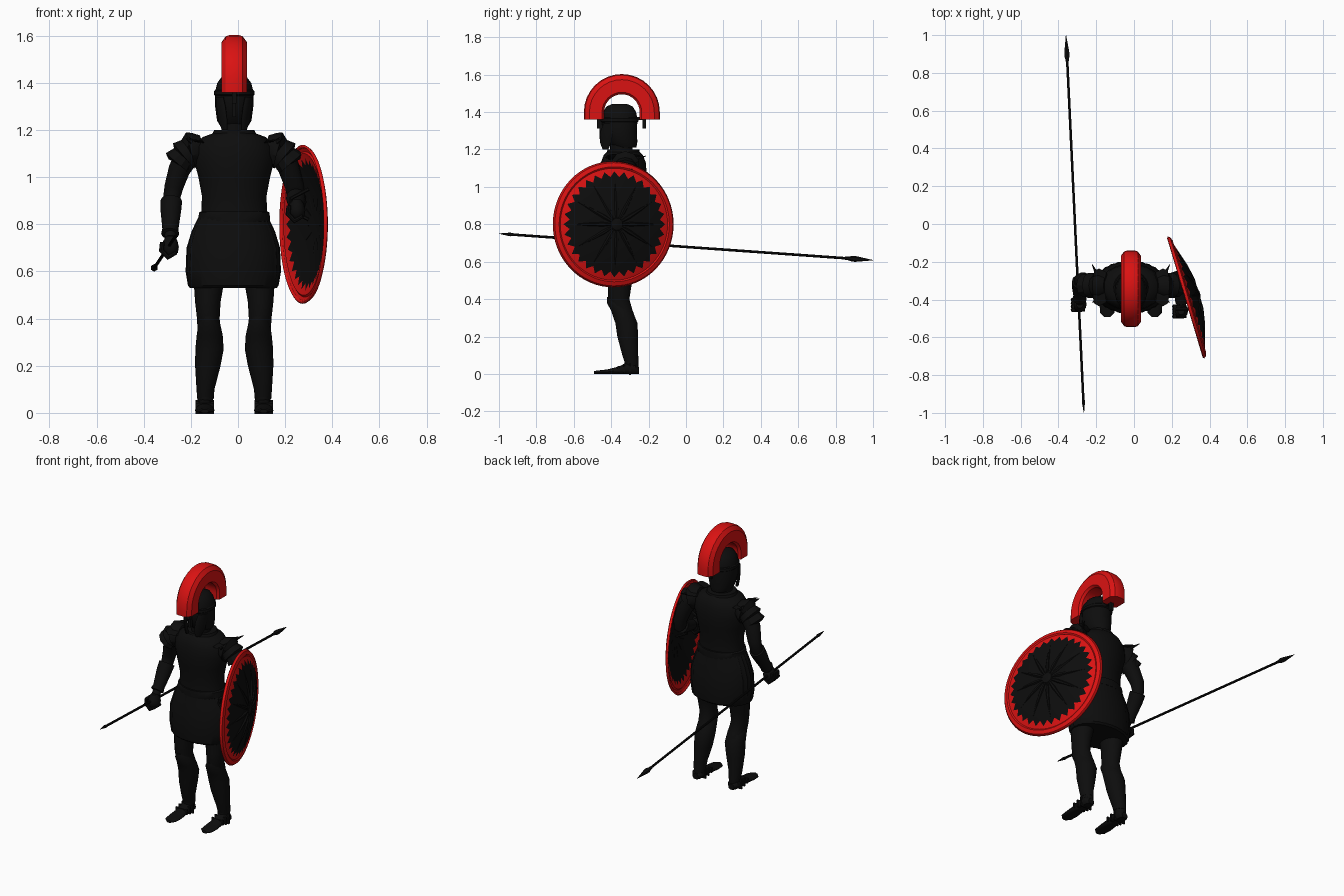
import bpy
import bmesh
from math import sin, cos, pi
from mathutils import Vector as V

old = bpy.data.objects.get("Cube")
if old:
    bpy.data.objects.remove(old)

CX, CY = -.016, -.335
X, Y, Z = V((1, 0, 0)), V((0, 1, 0)), V((0, 0, 1))


def material(name, rgb):
    m = bpy.data.materials.new(name)
    m.use_nodes = True
    m.diffuse_color = (*rgb, 1)
    bsdf = m.node_tree.nodes["Principled BSDF"]
    bsdf.inputs["Base Color"].default_value = (*rgb, 1)
    bsdf.inputs["Roughness"].default_value = .8
    return m


BLACK = material("black_armour", (.004, .004, .004))
RED = material("crest_red", (.7, .006, .006))


def finish(bm, name, mats, angle=.6):
    bmesh.ops.recalc_face_normals(bm, faces=bm.faces)
    mesh = bpy.data.meshes.new(name)
    bm.to_mesh(mesh)
    bm.free()
    ob = bpy.data.objects.new(name, mesh)
    bpy.context.collection.objects.link(ob)
    for m in mats:
        mesh.materials.append(m)
    bpy.ops.object.select_all(action='DESELECT')
    ob.select_set(True)
    bpy.context.view_layer.objects.active = ob
    bpy.ops.object.shade_smooth_by_angle(angle=angle)
    return ob


def skin(name, rings, mat=BLACK, angle=.6):
    """Bridge a list of point rings and cap both ends."""
    bm = bmesh.new()
    loops = [[bm.verts.new(p) for p in r] for r in rings]
    n = len(loops[0])
    for a, b in zip(loops, loops[1:]):
        for i in range(n):
            j = (i + 1) % n
            bm.faces.new((a[i], a[j], b[j], b[i]))
    bm.faces.new(loops[0])
    bm.faces.new(loops[-1])
    return finish(bm, name, [mat], angle)


def oval(c, u, v, ru, rv, n=20, pleat=0):
    c = V(c)
    out = []
    for i in range(n):
        a, k = 2 * pi * i / n, 1 + pleat * (-1) ** i
        out.append(c + u * ru * k * cos(a) + v * rv * k * sin(a))
    return out


def column(name, rows, n=24, pleat=0):
    """Rows of (x, y, z, half width, half depth)."""
    return skin(name, [oval(r[:3], X, Y, r[3], r[4], n, pleat) for r in rows])


def tube(name, pts, n=14, mat=BLACK):
    """Round limb through points of (x, y, z, radius)."""
    rings = []
    for i, p in enumerate(pts):
        t = V(pts[min(i + 1, len(pts) - 1)][:3]) - V(pts[max(i - 1, 0)][:3])
        u = t.cross(Y if abs(t.normalized().y) < .9 else X).normalized()
        w = t.cross(u).normalized()
        rings.append(oval(p[:3], u, w, p[3], p[3], n))
    return skin(name, rings, mat)


def box(name, c, size):
    bm = bmesh.new()
    bmesh.ops.create_cube(bm, size=1)
    for v in bm.verts:
        v.co = V(c) + V([a * b for a, b in zip(v.co, size)])
    return finish(bm, name, [BLACK])


# Torso, collar and skirt
column("cuirass", [(CX, CY, z, w, d) for z, w, d in (
    (.78, .15, .11), (.84, .14, .105), (.92, .137, .105), (1, .152, .12),
    (1.07, .17, .125), (1.13, .165, .12), (1.17, .135, .105), (1.19, .08, .085))])
column("collar", [(CX, CY, z, w, d) for z, w, d in (
    (1.12, .12, .1), (1.17, .1, .09), (1.2, .085, .085), (1.2, .06, .06))])
column("neck", [(CX, CY - .01, z, .055, .06) for z in (1.15, 1.26)])
column("skirt", [(-.02, CY, z, w, d) for z, w, d in (
    (.53, .182, .125), (.54, .19, .135), (.6, .2, .14), (.7, .196, .135),
    (.77, .175, .12), (.83, .147, .11))], 60, .012)
column("belt", [(CX, CY, z, w, .115) for z, w in (
    (.81, .145), (.815, .152), (.85, .15), (.855, .14))])

# Legs, greaves and feet
for s, side in ((-1, "right"), (1, "left")):
    def leg(name, rows):
        column(name, [(CX + s * x, y, z, w, d) for z, x, y, w, d in rows], 18)
    leg(side + "_leg", (
        (.02, .122, -.288, .032, .036), (.1, .122, -.295, .034, .04),
        (.2, .11, -.31, .05, .052), (.27, .105, -.315, .055, .056),
        (.34, .105, -.34, .05, .055), (.4, .11, -.36, .048, .058),
        (.47, .112, -.355, .054, .064), (.6, .105, -.345, .07, .08)))
    leg(side + "_greave", (
        (.06, .122, -.29, .035, .038), (.1, .122, -.298, .038, .043),
        (.2, .112, -.312, .054, .056), (.27, .105, -.318, .06, .06),
        (.33, .104, -.34, .055, .058), (.38, .106, -.368, .046, .055),
        (.41, .108, -.38, .03, .042)))
    foot = [(-.25, .02, .032), (-.27, .036, .05), (-.32, .036, .055),
            (-.36, .036, .036), (-.42, .042, .022), (-.47, .038, .017),
            (-.492, .016, .014)]
    skin(side + "_foot", [[V((p.x, p.y, max(p.z, 0))) for p in oval(
        (CX + s * .125, y, h * .5), X, Z, w, h * .6, 14)] for y, w, h in foot])
    for i in range(3):
        box(side + "_sandal_strap", (CX + s * .125, -.3 - i * .03, .025),
            (.08, .01, .06 - i * .014))

    # Layered shoulder plates with a raised guard
    tube(side + "_shoulder_plates", [(CX + s * x, CY + .01, z, r) for x, z, r in (
        (.13, 1.13, .05), (.16, 1.12, .07), (.185, 1.115, .078), (.187, 1.113, .058),
        (.215, 1.09, .07), (.217, 1.088, .052), (.242, 1.06, .064),
        (.243, 1.058, .04))], 10)
    skin(side + "_shoulder_guard", [oval((CX + s * x, CY, z), Y, V((s * .7, 0, .7)), d, .01, 8)
         for x, z, d in ((.13, 1.15, .08), (.17, 1.155, .1), (.195, 1.17, .085))])
    for k in (-1, 1):
        tube(side + "_guard_spike", [(CX + s * .18, CY + k * .07, 1.15, .01),
             (CX + s * .205, CY + k * .1 + .02, 1.165, .002)], 6)

# Arms: one lowered to hold the spear, one bent behind the shield
tube("right_arm", [(-.2, -.325, 1.12, .055), (-.25, -.31, 1.03, .046), (-.272, -.295, .96, .04),
     (-.282, -.3, .91, .036), (-.286, -.36, .81, .03), (-.287, -.41, .74, .024)])
tube("right_bracer", [(-.283, -.305, .9, .046), (-.285, -.33, .86, .044), (-.287, -.38, .78, .034),
     (-.288, -.395, .76, .038), (-.288, -.4, .755, .02)], 12)
tube("left_arm", [(.17, -.325, 1.12, .055), (.215, -.3, 1.04, .046), (.24, -.285, .96, .04),
     (.245, -.29, .92, .038), (.25, -.36, .89, .032), (.252, -.44, .87, .024)])
tube("left_bracer", [(.246, -.305, .912, .043), (.25, -.35, .892, .04),
     (.252, -.42, .874, .032), (.252, -.425, .873, .02)], 12)

# Fists with curled fingers
for side, x, y, z in (("right", -.287, -.425, .705), ("left", .25, -.46, .86)):
    column(side + "_palm", [(x, y, z + h, w, d) for h, w, d in (
        (-.04, .015, .02), (-.025, .032, .036), (0, .036, .042),
        (.025, .03, .034), (.045, .018, .02))], 14)
    for i in range(4):
        a = y - .03 + i * .018
        tube(side + "_finger", [(x - .034, a, z + .02, .01), (x - .038, a, z - .015, .011),
             (x - .01, a, z - .045, .011), (x + .025, a, z - .025, .008)], 8)

# Spear
BUTT, TIP = V((-.265, -1, .75)), V((-.36, 1, .608))


def along(name, rows, n=8):
    tube(name, [(*BUTT.lerp(TIP, t), r) for t, r in rows], n)


along("spear_shaft", ((.03, .007), (.95, .007)), 10)
along("spear_head", ((.925, .008), (.935, .01), (.945, .016), (.955, .015), (1, .001)), 6)
along("spear_butt", ((0, .001), (.03, .01), (.04, .007)), 6)

# Helmet: dome, cheek guards, brow, nose and crest mounts
HY = -.355
column("helmet", [(CX, HY + o, z, w, d) for z, w, d, o in (
    (1.21, .055, .06, .03), (1.24, .073, .08, .015), (1.3, .081, .092, 0),
    (1.36, .082, .096, 0), (1.4, .072, .088, 0), (1.43, .05, .07, 0), (1.443, .02, .04, 0))])
column("helmet_brow", [(CX, HY, z, w, d) for z, w, d in (
    (1.345, .08, .095), (1.35, .086, .102), (1.365, .085, .1), (1.37, .08, .094))])
box("nose_guard", (CX, -.453, 1.305), (.016, .018, .1))
for s in (-1, 1):
    skin("cheek_guard", [oval((CX + s * x, y, z), V((s * .5, .86, 0)), V((.86, -s * .5, 0)),
         d, .01, 10) for x, y, z, d in ((.04, -.43, 1.2, .018), (.048, -.43, 1.24, .036),
         (.056, -.425, 1.3, .036), (.062, -.415, 1.34, .03))])
    box("crest_mount", (CX, HY + .01 + s * .122, 1.345), (.02, .018, .065))
    box("crest_mount_arm", (CX, HY + .01 + s * .105, 1.365), (.02, .05, .015))

# Arched crest with a chamfered section
section = [(.02, 1), (.036, .9), (.054, .45), (.054, -.8), (.04, -1)]
section += [(-w, h) for w, h in reversed(section)]
rings = []
steps = 16
for i in range(-1, steps + 2):
    a = pi * min(max(i, 0), steps) / steps
    drop = .04 if i in (-1, steps + 1) else 0
    radial = V((0, -cos(a), sin(a)))
    mid = V((CX, -.343, 1.4 - drop)) + radial * .149
    rings.append([mid + X * w + radial * h * .054 for w, h in section])
skin("crest", rings, RED, .5)

# Round domed shield, jagged dark centre inside a red border
SC, SN = V((.272, -.39, .8)), V((.958, .286, 0))
SU, R, SEG = V((.286, -.958, 0)), .333, 64


def on_shield(r, a, lift=0):
    h = .065 * (1 - (r / R) ** 2) + lift
    return SC + SU * r * cos(a) + Z * r * sin(a) + SN * h


bm = bmesh.new()
profile = [(.04, 0, 0), (.12, 0, 0), (.2, 0, 0), (.267, 0, .015),
           (.3, 0, 0), (.308, .008, 0), (.326, .008, 0), (R, 0, 0)]
loops = [[bm.verts.new(on_shield(r + jag * (-1) ** i, 2 * pi * i / SEG, lift))
          for i in range(SEG)] for r, lift, jag in profile]
bm.faces.new(loops[0])
for k, (a, b) in enumerate(zip(loops, loops[1:])):
    for i in range(SEG):
        j = (i + 1) % SEG
        bm.faces.new((a[i], a[j], b[j], b[i])).material_index = int(k >= 3)
shield = finish(bm, "shield", [BLACK, RED])
solid = shield.modifiers.new("thickness", 'SOLIDIFY')
solid.thickness = .01
solid.offset = 0

# Starburst relief and arm straps
for i in range(12):
    a = 2 * pi * i / 12
    tube("shield_ray", [(*on_shield(r, a, .004), w) for r, w in (
        (.02, .006), (.08, .012), (.16, .008), (.24, .001))], 6)
tube("shield_boss", [(*on_shield(0, 0, h), r) for h, r in ((0, .04), (.01, .032), (.016, .01))], 16)
for y in (-.33, -.45):
    tube("shield_strap", [(.3, y, .95, .008), (.225, y, .91, .008),
         (.225, y, .86, .008), (.3, y, .82, .008)], 6)
